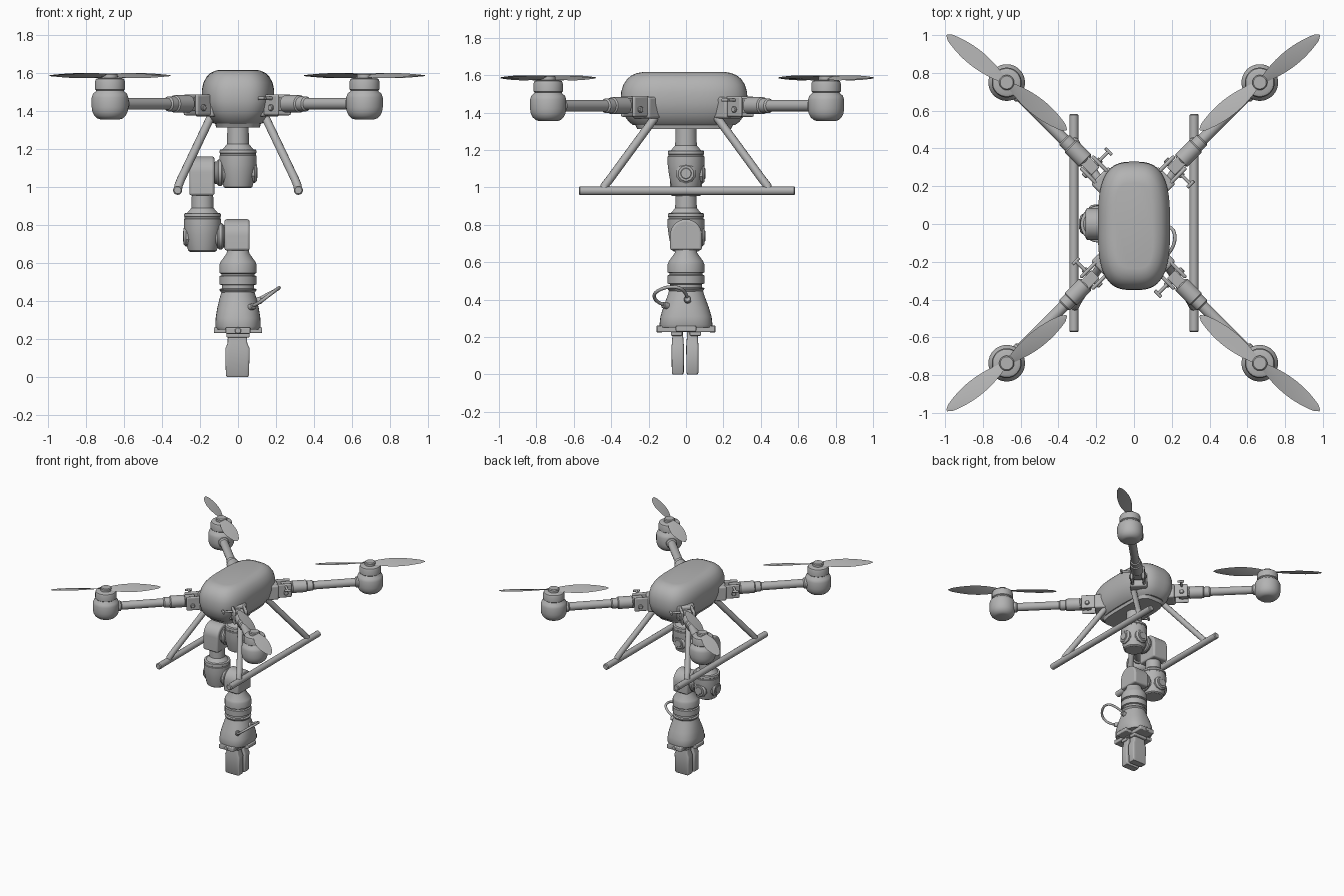
import bpy, bmesh, math
from mathutils import Matrix, Vector

old = bpy.data.objects.get("Cube")
if old:
    bpy.data.objects.remove(old, do_unlink=True)

grey = bpy.data.materials.new("plain grey")
grey.use_nodes = True
GREY = (0.45, 0.45, 0.45, 1)
grey.diffuse_color = GREY
grey.node_tree.nodes["Principled BSDF"].inputs["Base Color"].default_value = GREY
made = []


def add(name, bm, matrix=None, bevel=0.0):
    bmesh.ops.recalc_face_normals(bm, faces=bm.faces)
    mesh = bpy.data.meshes.new(name)
    bm.to_mesh(mesh)
    bm.free()
    mesh.materials.append(grey)
    ob = bpy.data.objects.new(name, mesh)
    bpy.context.collection.objects.link(ob)
    ob.matrix_world = matrix or Matrix()
    if bevel:
        mod = ob.modifiers.new("soft edges", "BEVEL")
        mod.width, mod.segments, mod.limit_method = bevel, 3, "ANGLE"
    made.append(ob)
    return ob


def loft(name, rings, matrix=None, seg=32):
    """Skin of superellipse rings, each (z, half x, half y, exponent)."""
    bm = bmesh.new()
    loops = []
    for z, hx, hy, n in rings:
        loop = []
        for i in range(seg):
            a = math.tau * (i + 0.5) / seg
            c, s = math.cos(a), math.sin(a)
            loop.append(bm.verts.new((hx * math.copysign(abs(c) ** (2 / n), c),
                                      hy * math.copysign(abs(s) ** (2 / n), s), z)))
        loops.append(loop)
    for a, b in zip(loops, loops[1:]):
        for i in range(seg):
            j = (i + 1) % seg
            bm.faces.new((a[i], a[j], b[j], b[i]))
    bm.faces.new(loops[0])
    bm.faces.new(loops[-1])
    return add(name, bm, matrix)


def lathe(name, profile, matrix=None, seg=32):
    return loft(name, [(z, r, r, 2) for z, r in profile], matrix, seg)


def rod(name, start, end, r, frame=None, seg=20):
    start, end = Vector(start), Vector(end)
    d = end - start
    e = min(r * 0.25, d.length * 0.25)
    m = Matrix.Translation(start) @ d.to_track_quat("Z", "Y").to_matrix().to_4x4()
    return lathe(name, [(0, r - e), (e, r), (d.length - e, r), (d.length, r - e)],
                 (frame or Matrix()) @ m, seg)


def box(name, centre, size, frame=None, bevel=0.006):
    bm = bmesh.new()
    bmesh.ops.create_cube(bm, size=1)
    bmesh.ops.scale(bm, vec=size, verts=bm.verts)
    return add(name, bm, (frame or Matrix()) @ Matrix.Translation(centre), bevel)


def pipe(name, points, r, kind="POLY"):
    cu = bpy.data.curves.new(name, "CURVE")
    cu.dimensions, cu.bevel_depth, cu.bevel_resolution, cu.use_fill_caps = "3D", r, 4, True
    sp = cu.splines.new(kind)
    sp.points.add(len(points) - 1)
    for p, co in zip(sp.points, points):
        p.co = (*co, 1)
    if kind == "NURBS":
        sp.use_endpoint_u, sp.order_u = True, 3
    cu.materials.append(grey)
    ob = bpy.data.objects.new(name, cu)
    bpy.context.collection.objects.link(ob)


def arch_block(name, x, width, axis_z, base_z, r):
    """Joint housing: round top about the joint axis, flat base."""
    outline = [(r * math.cos(math.pi * i / 20), axis_z + r * math.sin(math.pi * i / 20))
               for i in range(21)] + [(-r, base_z), (r, base_z)]
    bm = bmesh.new()
    face = bm.faces.new([bm.verts.new((x - width / 2, y, z)) for y, z in outline])
    ext = bmesh.ops.extrude_face_region(bm, geom=[face])["geom"]
    bmesh.ops.translate(bm, vec=(width, 0, 0),
                        verts=[v for v in ext if isinstance(v, bmesh.types.BMVert)])
    add(name, bm, bevel=0.012)


def blade(name, matrix):
    """Thin pitched lens with a rounded tip, along +x."""
    bm = bmesh.new()
    loops, steps, length = [], 16, 0.405
    for i in range(steps + 1):
        t = i / steps
        w = 0.008 + 0.04 * math.sin(math.pi * min(1, t * 0.93 + 0.05)) ** 0.8
        w = w if t < 1 else 0.004
        pitch = math.radians(22 - 14 * t)
        loops.append([bm.verts.new((0.02 + t * (length - 0.02),
                                    u * w * math.cos(pitch) - v * math.sin(pitch),
                                    u * w * math.sin(pitch) + v * math.cos(pitch)))
                      for u, v in ((-1, 0), (0, -0.003), (1, 0), (0, 0.003))])
    for a, b in zip(loops, loops[1:]):
        for k in range(4):
            bm.faces.new((a[k], a[k - 1], b[k - 1], b[k]))
    bm.faces.new(loops[0])
    bm.faces.new(loops[-1])
    add(name, bm, matrix)


# Fuselage shell and belly plate
loft("fuselage", [(1.335, 0.13, 0.275, 3), (1.35, 0.148, 0.295, 3), (1.39, 0.176, 0.325, 3),
                  (1.45, 0.191, 0.34, 3), (1.51, 0.191, 0.337, 3), (1.55, 0.182, 0.325, 3),
                  (1.58, 0.165, 0.305, 3), (1.6, 0.145, 0.28, 3.2), (1.612, 0.118, 0.25, 3.5),
                  (1.616, 0.1, 0.225, 4)], Matrix.Translation((0, -0.01, 0)), 64)
loft("belly_plate", [(1.312, 0.115, 0.25, 4), (1.34, 0.122, 0.265, 4)],
     Matrix.Translation((0, -0.01, 0)), 48)

# Rotor arms, motors and propellers
ARM_Z = 1.437
for sx in (1, -1):
    for sy in (1, -1):
        side = ("left" if sx > 0 else "right") + ("_back" if sy > 0 else "_front")
        turn = sx * sy
        heading = math.atan2(sy, sx)
        f = Matrix.Translation((0.15 * sx - 0.004, 0.223 * sy + 0.007, ARM_Z)) @ \
            Matrix.Rotation(heading, 4, "Z")
        box(side + "_arm_root", (-0.01, 0, -0.01), (0.1, 0.13, 0.115), f, 0.012)
        for v in (1, -1):
            box(side + "_hinge_cheek", (0.08, 0.043 * v, -0.005), (0.12, 0.02, 0.11), f, 0.01)
        box(side + "_hinge_block", (0.115, 0, 0), (0.09, 0.06, 0.075), f)
        rod(side + "_hinge_pin", (0.095, -0.064, -0.02), (0.095, 0.064, -0.02), 0.017, f)
        rod(side + "_latch_stem", (0.095, -0.04, 0.03), (0.095, -0.125, 0.03), 0.009, f, 12)
        rod(side + "_latch_grip", (0.07, -0.122, 0.03), (0.12, -0.122, 0.03), 0.009, f, 12)
        rod(side + "_arm_sleeve", (0.14, 0, 0), (0.265, 0, 0), 0.046, f, 28)
        rod(side + "_sleeve_collar", (0.25, 0, 0), (0.31, 0, 0), 0.039, f, 28)
        rod(side + "_arm_tube", (0.26, 0, 0), (0.7, 0, 0), 0.031, f, 24)
        rod(side + "_motor_collar", (0.62, 0, 0), (0.67, 0, 0), 0.04, f, 24)

        hub = Matrix.Translation((0.67 * sx - 0.004, 0.743 * sy + 0.006, 0))
        lathe(side + "_motor_pod", [(1.355, 0.05), (1.36, 0.066), (1.375, 0.083), (1.395, 0.093),
                                    (1.42, 0.097), (1.47, 0.097), (1.49, 0.09), (1.503, 0.075),
                                    (1.515, 0.07)], hub, 40)
        lathe(side + "_motor_bell", [(1.508, 0.072), (1.514, 0.079), (1.555, 0.079),
                                     (1.568, 0.074), (1.574, 0.06)], hub, 40)
        lathe(side + "_propeller_hub", [(1.57, 0.04), (1.592, 0.04), (1.598, 0.034)], hub, 28)
        angle = heading - math.radians(6.6) * turn
        for half in (0, math.pi):
            blade(side + "_propeller_blade", hub @ Matrix.Translation((0, 0, 1.586)) @
                  Matrix.Rotation(angle + half, 4, "Z"))

        # Landing strut
        pipe(side + "_landing_strut", [(0.14 * sx, 0.165 * sy, 1.375), (0.3 * sx, 0.41 * sy, 1.04),
                                       (0.312 * sx, 0.435 * sy, 1.01),
                                       (0.318 * sx, 0.44 * sy, 0.98)], 0.022)
    rod(("left" if sx > 0 else "right") + "_skid", (0.318 * sx, -0.573, 0.982),
        (0.318 * sx, 0.583, 0.982), 0.024)

# Manipulator: two matching segments joined by arch housings
for label, x, dz, out in (("upper", 0, 0, 1), ("lower", -0.187, -0.335, -1)):
    at = Matrix.Translation((x, 0, dz))
    lathe(label + "_segment_neck", [(1.16, 0.092), (1.185, 0.092), (1.225, 0.058), (1.32, 0.056)],
          at, 40)
    lathe(label + "_segment_body", [(0.993, 0.066), (1.0, 0.076), (1.03, 0.084), (1.08, 0.093),
                                    (1.12, 0.098), (1.165, 0.098), (1.168, 0.094), (1.176, 0.094),
                                    (1.179, 0.098), (1.195, 0.096), (1.198, 0.088)], at, 40)
    rod(label + "_joint_shaft", (0, 0, 1.075), (-0.135 * out, 0, 1.075), 0.06, at, 32)
    rod(label + "_joint_flange", (-0.08 * out, 0, 1.075), (-0.11 * out, 0, 1.075), 0.07, at, 32)
    for name, d in (("side", Vector((out, 0, 0))), ("back", Vector((0, 1, 0)))):
        centre = Vector((0, 0, 1.075))
        rod(label + "_" + name + "_cap", centre + d * 0.05, centre + d * 0.1, 0.055, at, 10)
        rod(label + "_" + name + "_cap_boss", centre + d * 0.05, centre + d * 0.103, 0.035, at)
arch_block("elbow_housing", -0.19, 0.132, 1.075, 0.955, 0.085)
arch_block("wrist_housing", -0.005, 0.132, 0.745, 0.665, 0.085)

# Wrist with stacked rings
lathe("wrist", [(0.44, 0.085), (0.456, 0.098), (0.462, 0.098), (0.466, 0.085), (0.482, 0.085),
                (0.486, 0.098), (0.53, 0.098), (0.534, 0.088), (0.542, 0.088), (0.546, 0.098),
                (0.59, 0.098), (0.605, 0.092), (0.65, 0.06), (0.68, 0.056)], None, 40)

# Gripper body, cross-shaped base and two fingers
loft("gripper_body", [(0.25, 0.112, 0.138, 2.6), (0.265, 0.12, 0.142, 2.6),
                      (0.31, 0.118, 0.137, 2.5), (0.36, 0.11, 0.122, 2.3),
                      (0.41, 0.098, 0.103, 2.1), (0.45, 0.086, 0.09, 2)], None, 40)
box("gripper_rail", (0, 0, 0.243), (0.13, 0.31, 0.034))
box("gripper_crossbar", (0, 0, 0.245), (0.255, 0.11, 0.03))
for s in (1, -1):
    box("finger_carriage", (0, 0.05 * s, 0.222), (0.12, 0.06, 0.03))
    loft("finger", [(0.0, 0.056, 0.027, 8), (0.008, 0.061, 0.032, 8), (0.15, 0.064, 0.033, 8),
                    (0.175, 0.052, 0.031, 8), (0.23, 0.05, 0.027, 8)],
         Matrix.Translation((-0.003, 0.039 * s - 0.005, 0)), 32)
    rod("rail_stop", (0, 0.125 * s, 0.243), (0, 0.158 * s, 0.243), 0.018)

# Gripper cable and plugs
pipe("gripper_cable", [(0.07, -0.1, 0.37), (0.1, -0.155, 0.38), (0.17, -0.18, 0.435),
                       (0.225, -0.09, 0.475), (0.2, 0.0, 0.455), (0.08, 0.01, 0.395)],
     0.009, "NURBS")
rod("front_cable_plug", (0.045, -0.07, 0.36), (0.085, -0.125, 0.372), 0.017)
rod("side_cable_plug", (0.07, 0.01, 0.39), (0.125, 0.008, 0.405), 0.019)

# Smooth shading with sharp edges kept
bpy.ops.object.select_all(action="DESELECT")
for ob in made:
    ob.select_set(True)
bpy.context.view_layer.objects.active = made[0]
bpy.ops.object.shade_smooth_by_angle(angle=math.radians(35))
